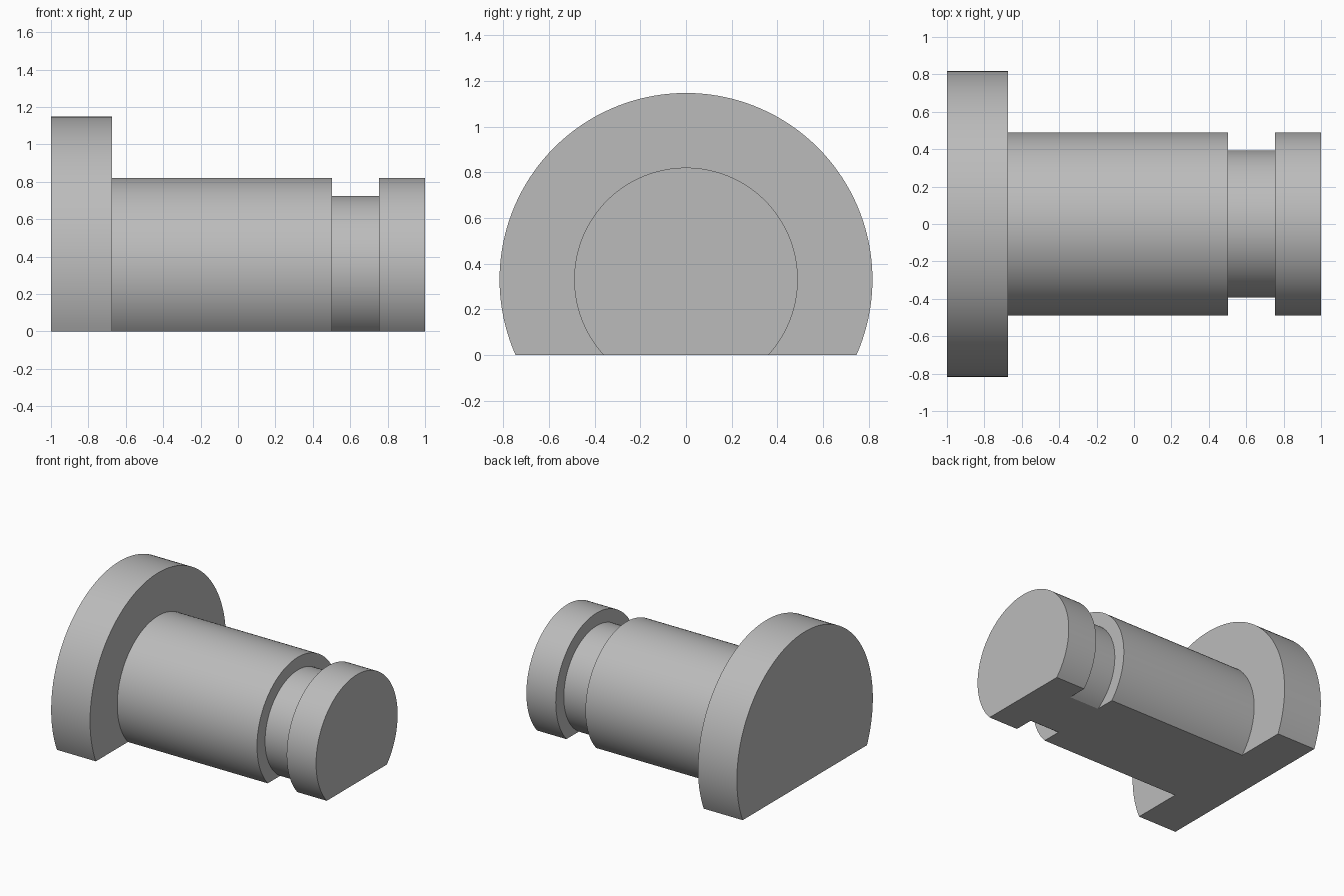
import bpy, bmesh, math

cube = bpy.data.objects.get("Cube")
if cube:
    bpy.data.objects.remove(cube, do_unlink=True)

AXIS_Z = 0.331
FLANGE_R, SHAFT_R, GROOVE_R = 0.817, 0.49, 0.393
SEGMENTS = 96

# Stepped profile along x: (x, radius)
profile = [(-1, FLANGE_R), (-0.673, FLANGE_R), (-0.673, SHAFT_R),
           (0.503, SHAFT_R), (0.503, GROOVE_R), (0.753, GROOVE_R),
           (0.753, SHAFT_R), (1, SHAFT_R)]

metal = bpy.data.materials.new("plain grey")
metal.use_nodes = True
grey = (0.5, 0.5, 0.5, 1)
metal.diffuse_color = grey
metal.node_tree.nodes["Principled BSDF"].inputs["Base Color"].default_value = grey

bm = bmesh.new()


def arc_ring(x, radius):
    """Arc over the top of the pin, ending on the flat base at both sides."""
    half = math.pi - math.acos(AXIS_Z / radius)
    ring = []
    for i in range(SEGMENTS + 1):
        a = half * (2 * i / SEGMENTS - 1)
        ring.append(bm.verts.new((x, radius * math.sin(a),
                                  max(0, AXIS_Z + radius * math.cos(a)))))
    return ring


# Curved walls and shoulder faces
rings = [arc_ring(x, r) for x, r in profile]
for a, b in zip(rings, rings[1:]):
    for i in range(SEGMENTS):
        bm.faces.new((a[i], a[i + 1], b[i + 1], b[i]))

# End caps and flat underside
bm.faces.new(rings[0])
bm.faces.new(rings[-1])
bm.faces.new([r[0] for r in rings] + [r[-1] for r in reversed(rings)])
bmesh.ops.recalc_face_normals(bm, faces=bm.faces)

mesh = bpy.data.meshes.new("flanged_pin")
bm.to_mesh(mesh)
bm.free()
mesh.materials.append(metal)
pin = bpy.data.objects.new("flanged_pin", mesh)
bpy.context.collection.objects.link(pin)

# Smooth round walls with crisp shoulders
bpy.context.view_layer.objects.active = pin
pin.select_set(True)
bpy.ops.object.shade_smooth_by_angle(angle=math.radians(30))
